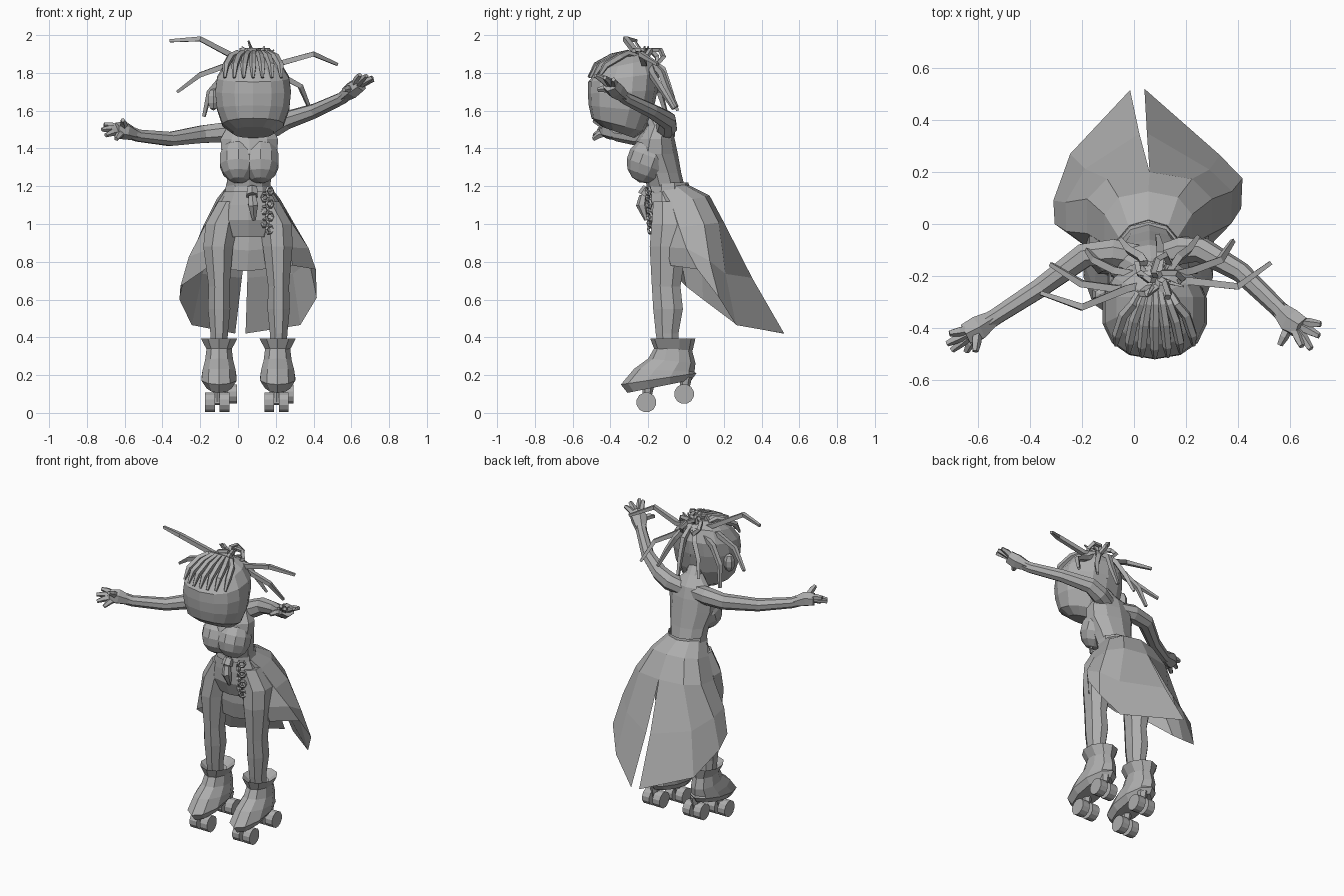
import bpy, bmesh, math
from mathutils import Vector as V, Matrix

if "Cube" in bpy.data.objects:
    bpy.data.objects.remove(bpy.data.objects["Cube"], do_unlink=True)

grey = bpy.data.materials.new("plain grey")
grey.use_nodes = True
grey.diffuse_color = (0.42, 0.42, 0.42, 1)
grey.node_tree.nodes["Principled BSDF"].inputs["Base Color"].default_value = grey.diffuse_color


def finish(name, bm):
    bmesh.ops.recalc_face_normals(bm, faces=bm.faces)
    mesh = bpy.data.meshes.new(name)
    bm.to_mesh(mesh)
    bm.free()
    mesh.materials.append(grey)
    ob = bpy.data.objects.new(name, mesh)
    bpy.context.collection.objects.link(ob)
    return ob


def loft(name, rings, caps=True, closed=True):
    bm = bmesh.new()
    rows = [[bm.verts.new(p) for p in ring] for ring in rings]
    n = len(rows[0])
    for a, b in zip(rows, rows[1:]):
        for i in range(n if closed else n - 1):
            j = (i + 1) % n
            bm.faces.new((a[i], a[j], b[j], b[i]))
    if caps:
        bm.faces.new(rows[0])
        bm.faces.new(rows[-1])
    return finish(name, bm)


def squared(t, power):
    # point on a unit circle, squared off when power is below one
    return [math.copysign(abs(q) ** power, q) for q in (math.cos(t), math.sin(t))]


def oval(x, y, z, rx, ry, slope=0, n=10, power=1):
    ring = []
    for i in range(n):
        c, s = squared(math.tau * (i + 0.5) / n, power)
        ring.append(V((x + rx * c, y + ry * s, z + slope * ry * s)))
    return ring


def tube(name, path, radii, n=6, flat=1.0):
    path = [V(p) for p in path]
    side, old, rings = None, None, []
    for i, p in enumerate(path):
        d = (path[min(i + 1, len(path) - 1)] - path[max(i - 1, 0)]).normalized()
        if side is None:
            up = V((0, 0, 1)) if abs(d.z) < 0.9 else V((0, 1, 0))
            side = d.cross(up).normalized()
        else:
            side = old.rotation_difference(d) @ side
        old, other = d, side.cross(d)
        rings.append([p + radii[i] * (math.cos(t) * side + flat * math.sin(t) * other)
                      for t in (math.tau * (k + 0.5) / n for k in range(n))])
    return loft(name, rings)


def ball(name, loc, size, u=10, v=7, tilt=0):
    bm = bmesh.new()
    m = Matrix.Translation(loc) @ Matrix.Rotation(tilt, 4, 'X') @ Matrix.Diagonal((*size, 1))
    bmesh.ops.create_uvsphere(bm, u_segments=u, v_segments=v, radius=1, matrix=m)
    return finish(name, bm)


def link(name, loc, r, thick, turn, n=6):
    # closed ring lying around its local z axis
    m = Matrix.Translation(loc) @ turn
    rings = []
    for i in range(n + 1):
        t = math.tau * i / n
        out = V((math.cos(t), math.sin(t), 0))
        rings.append([m @ (out * (r + thick * math.cos(a)) + V((0, 0, thick * math.sin(a))))
                      for a in (math.tau * k / 4 for k in range(4))])
    return loft(name, rings, caps=False)


# Torso, neck and bust
loft("torso", [oval(*r) for r in (
    (.055, -.1, 1.17, .115, .1), (.06, -.125, 1.27, .128, .1), (.06, -.165, 1.37, .155, .122),
    (.06, -.16, 1.45, .16, .1), (.06, -.145, 1.52, .12, .065),
    (.065, -.18, 1.58, .05, .05), (.07, -.24, 1.66, .05, .05))])
for label, x in (("right", .002), ("left", .118)):
    ball(label + "_bust", (x, -.205, 1.335), (.105, .108, .122), tilt=-.35)
loft("waistband", [oval(.055, -.095, 1.17, .13, .118), oval(.055, -.095, 1.22, .122, .108)], caps=False)

# Head, with the jaw rising toward the front and the scalp toward the back
loft("head", [oval(.08, y, z, rx, ry, slope, 14, .88) for y, z, rx, ry, slope in (
    (-.36, 1.485, .11, .085, -.35), (-.36, 1.525, .165, .14, -.25), (-.345, 1.61, .196, .17, -.1),
    (-.335, 1.7, .205, .185, .05), (-.33, 1.775, .195, .188, .12),
    (-.32, 1.845, .15, .145, .2), (-.3, 1.895, .07, .07, .15))])
ball("right_ear", (-.13, -.27, 1.66), (.035, .035, .06), 6, 5)

# Braided rows running over the scalp to the knot
for k in range(7):
    f = (k - 3) / 3
    row = [(.08 + f * w, y, z) for w, y, z in (
        (.15, -.515 + .05 * f * f, 1.775), (.145, -.475 + .05 * f * f, 1.84),
        (.12, -.39 + .04 * f * f, 1.885), (.085, -.31, 1.905), (.04, -.23, 1.88))]
    tube("scalp_braid", row, (.008, .019, .02, .018, .012), 5)
for k in range(5):
    f = (k - 2) / 2
    tube("nape_braid", [(.08 + f * .05, -.21, 1.87), (.08 + f * .13, -.165 - .05 * f * f, 1.78),
                        (.08 + f * .15, -.16 - .06 * f * f, 1.69)], (.016, .018, .01), 5)

# Knot of looped locks
for k in range(5):
    a = math.tau * k / 5
    turn = Matrix.Rotation(a, 4, 'Z') @ Matrix.Rotation(1.0, 4, 'X')
    link("hair_loop", (.09 + .045 * math.cos(a), -.21 + .045 * math.sin(a), 1.885), .05, .015, turn)
for x, y, z in ((.055, -.27, 1.97), (.14, -.22, 1.94), (.02, -.2, 1.94), (.19, -.24, 1.92)):
    tube("knot_spike", [(.09, -.21, 1.87), (x, y, z)], (.014, .005), 4)

# Loose locks
locks = [
    [(.05, -.23, 1.86), (-.03, -.25, 1.89), (-.2, -.32, 1.98), (-.36, -.265, 1.97)],
    [(.05, -.22, 1.86), (-.06, -.25, 1.84), (-.2, -.23, 1.79), (-.32, -.155, 1.7)],
    [(.12, -.22, 1.86), (.22, -.22, 1.85), (.4, -.24, 1.9), (.525, -.15, 1.845)],
    [(.12, -.2, 1.86), (.22, -.18, 1.79), (.33, -.14, 1.73), (.38, -.065, 1.61)],
    [(.05, -.2, 1.86), (-.07, -.18, 1.79), (-.15, -.14, 1.7), (-.18, -.1, 1.57)],
    [(.07, -.19, 1.87), (.03, -.13, 1.81), (-.02, -.1, 1.72), (-.05, -.06, 1.61)],
    [(.1, -.19, 1.87), (.1, -.12, 1.82), (.1, -.09, 1.73), (.09, -.045, 1.6)],
    [(.13, -.19, 1.87), (.17, -.13, 1.8), (.21, -.1, 1.72), (.245, -.05, 1.62)]]
for path in locks:
    tube("loose_lock", path, (.016, .02, .018, .011), 4)

# Arms and hands
arms = {
    "right": ([(.03, -.13, 1.48), (-.08, -.11, 1.485), (-.19, -.12, 1.475), (-.36, -.245, 1.45),
               (-.53, -.355, 1.468), (-.6, -.4, 1.495)],
              [(-.71, -.42, 1.525), (-.72, -.46, 1.5), (-.7, -.485, 1.47), (-.645, -.49, 1.45),
               (-.61, -.49, 1.55)]),
    "left": ([(.09, -.13, 1.48), (.19, -.1, 1.515), (.26, -.1, 1.55), (.41, -.185, 1.6),
              (.55, -.32, 1.665), (.605, -.375, 1.71)],
             [(.718, -.385, 1.765), (.712, -.43, 1.775), (.68, -.48, 1.785), (.645, -.47, 1.79),
              (.56, -.465, 1.71)])}
for label, (path, tips) in arms.items():
    tube(label + "_arm", path, (.05, .056, .05, .04, .034, .036), 8)
    wrist = V(path[-1])
    spread = (V(tips[0]) + V(tips[2])) / 2
    tube(label + "_palm", [V(path[-2]), wrist, wrist.lerp(spread, .45)], (.03, .053, .046), 6, .9)
    for tip in map(V, tips):
        base = wrist.lerp(tip, .15)
        mid = base.lerp(tip, .6) + V((0, 0, .006))
        tube(label + "_finger", [base, mid, tip], (.021, .019, .012), 5)

# Hips, legs, boots and wheels
loft("hips", [oval(*r) for r in (
    (.055, -.085, .93, .13, .085), (.055, -.09, 1.02, .175, .115), (.055, -.09, 1.1, .16, .115),
    (.055, -.095, 1.18, .12, .105))])
for label, x, foot, turn in (("right", -.1, -.1, .04), ("left", .215, .21, .025)):
    hip = .055 + (x - .055) * .55
    loft(label + "_leg", [oval(*r, n=8) for r in (
        (x, -.09, .3, .045, .055), (x, -.1, .42, .05, .065), (x, -.095, .55, .064, .085),
        (x, -.105, .67, .06, .082), (x - .005, -.095, .88, .085, .105),
        (x * .8 + hip * .2, -.085, 1.0, .092, .105), (hip, -.09, 1.12, .08, .09))])
    loft(label + "_boot", [oval(foot, *r) for r in (
        (-.14, .14, .07, .17, .2), (-.145, .18, .098, .2, .15), (-.115, .225, .092, .16, -.05),
        (-.075, .275, .078, .125, -.1), (-.07, .34, .07, .1))])
    loft(label + "_cuff", [oval(foot, *r) for r in (
        (-.065, .33, .066, .1), (-.07, .395, .102, .12), (-.08, .36, .055, .07))], caps=False)
    for y, z, off in ((-.21, .056, -turn / 4), (-.01, .1, turn * .8)):
        cx = foot + off
        tube(label + "_axle", [(cx - .06, y, z), (cx + .06, y, z)], (.014, .014), 6)
        tube(label + "_truck", [(cx, y, z), (cx, y + .01, z + .09)], (.02, .032), 6)
        for s in (-.038, .038):
            tube(label + "_wheel", [(cx + s - .026, y, z), (cx + s + .026, y, z)], (.053, .053), 12)

# Long skirt with a split back
hem = [V(p) for p in (
    (.04, .52, .42), (.33, .265, .465), (.417, .175, .61), (.412, .06, .76), (.29, -.08, .78),
    (.05, -.11, .75), (-.16, -.1, .77), (-.305, .0, .67), (-.31, .09, .6), (-.245, .27, .465),
    (-.015, .515, .42))]


def skirt_ring(x, y, z, rx, ry, rise):
    ring = []
    for i in range(len(hem)):
        c, s = squared(math.pi / 2 - math.tau * i / (len(hem) - 1), .8)
        ring.append(V((x + rx * c, y + ry * s, z + rise * s)))
    return ring


low = skirt_ring(.06, .03, .99, .25, .17, .02)
middle = []
for a, b in zip(low, hem):
    p = a.lerp(b, .5)
    middle.append(V((.055 + (p.x - .055) * 1.06, p.y - .01, p.z)))
rings = [skirt_ring(.055, -.095, 1.2, .115, .1, .01), skirt_ring(.055, -.02, 1.12, .175, .145, .03),
         low, middle, hem]
loft("skirt", rings, caps=False, closed=False)

# Hanging pouch and chain on the belt
tube("charm_cord", [(.075, -.2, 1.19), (.075, -.225, 1.15)], (.03, .034), 6)
tube("charm_body", [(.075, -.225, 1.15), (.08, -.235, 1.1), (.085, -.21, 1.02)], (.022, .03, .01), 6)
for k in range(7):
    turn = Matrix.Rotation(math.pi / 2, 4, 'X') @ Matrix.Rotation(.6 * (-1) ** k, 4, 'Y')
    link("chain_link", (.155 + .012 * (-1) ** k, -.2 + .002 * k, 1.175 - .034 * k), .021, .009, turn)
